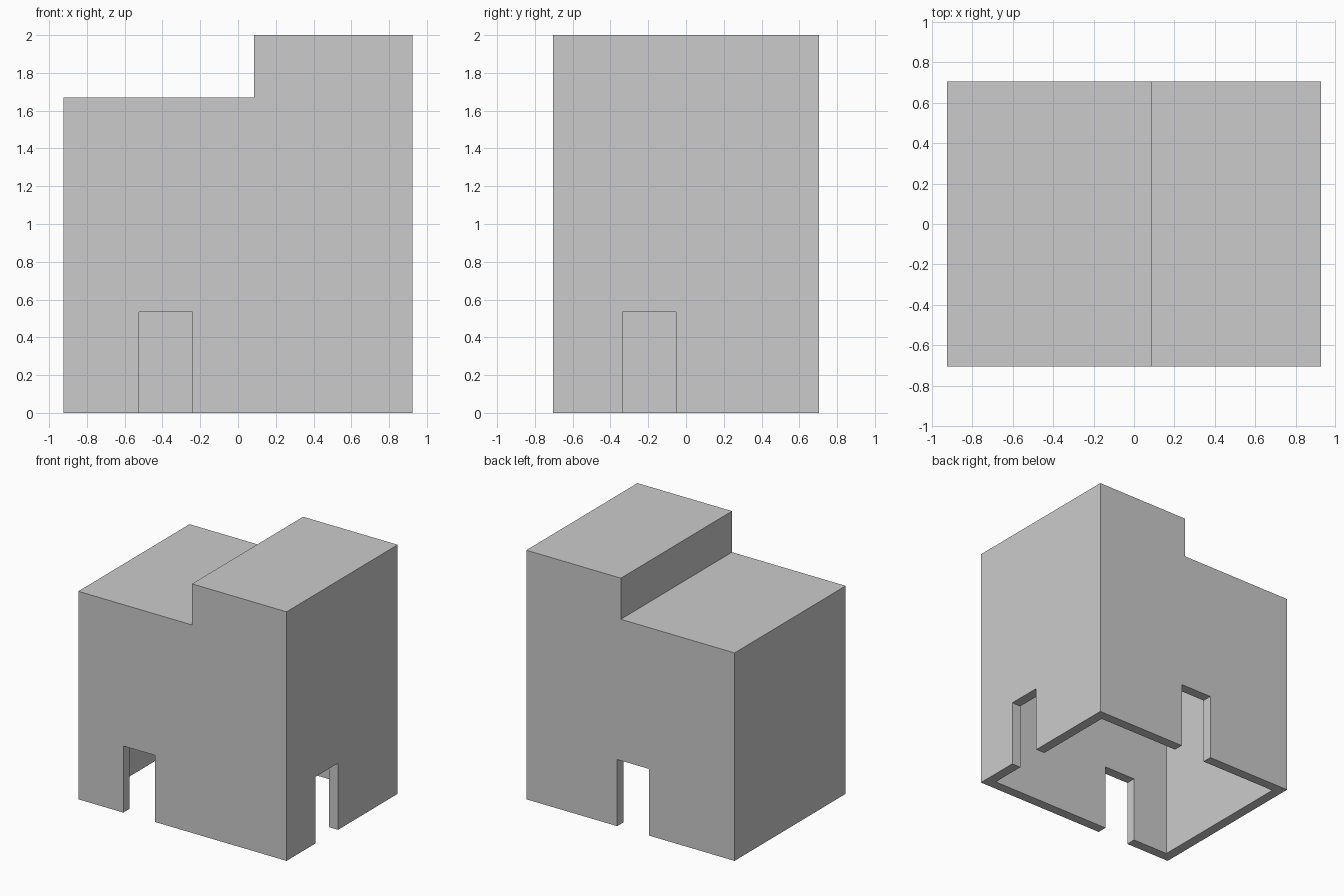
import bpy, bmesh

if "Cube" in bpy.data.objects:
    bpy.data.objects.remove(bpy.data.objects["Cube"])

W, D = 0.925, 0.705      # half width, half depth
STEP_X, LOW_Z, TOP_Z = 0.085, 1.67, 2.0
WALL = 0.08
DOOR_W, DOOR_H = 0.283, 0.535


def extrude_profile(name, pts, y0, y1):
    """Solid from an XZ outline, swept along y."""
    bm = bmesh.new()
    face = bm.faces.new([bm.verts.new((x, y0, z)) for x, z in pts])
    new = bmesh.ops.extrude_face_region(bm, geom=[face])["geom"]
    verts = [g for g in new if isinstance(g, bmesh.types.BMVert)]
    bmesh.ops.translate(bm, verts=verts, vec=(0, y1 - y0, 0))
    bmesh.ops.recalc_face_normals(bm, faces=bm.faces)
    mesh = bpy.data.meshes.new(name)
    bm.to_mesh(mesh)
    bm.free()
    obj = bpy.data.objects.new(name, mesh)
    bpy.context.collection.objects.link(obj)
    return obj


def stepped(x0, x1, step, z0, low, top):
    return [(x0, z0), (x1, z0), (x1, top), (step, top), (step, low), (x0, low)]


def rect(x0, x1, z0, z1):
    return [(x0, z0), (x1, z0), (x1, z1), (x0, z1)]


def cut(target, cutter):
    cutter.hide_render = True
    mod = target.modifiers.new(cutter.name, "BOOLEAN")
    mod.operation, mod.solver, mod.object = "DIFFERENCE", "EXACT", cutter
    bpy.context.view_layer.objects.active = target
    bpy.ops.object.modifier_apply(modifier=mod.name)
    bpy.data.objects.remove(cutter)


# Stepped building shell, open underneath, with a thin roof
house = extrude_profile("building_shell", stepped(-W, W, STEP_X, 0, LOW_Z, TOP_Z), -D, D)
cut(house, extrude_profile(
    "room_cutter",
    stepped(-W + WALL, W - WALL, STEP_X + WALL, -0.1, LOW_Z - 0.01, TOP_Z - 0.02),
    -D + WALL, D - WALL))

# Doorways in the front and back walls
for name, x, y in (("front_door", -0.525, -D), ("back_door", -0.165, D)):
    cut(house, extrude_profile(name, rect(x, x + DOOR_W, -0.1, DOOR_H), y - 0.15, y + 0.15))

# Doorway in the right wall
cut(house, extrude_profile("right_door", rect(W - 0.15, W + 0.15, -0.1, DOOR_H),
                           -0.335, -0.335 + DOOR_W))
